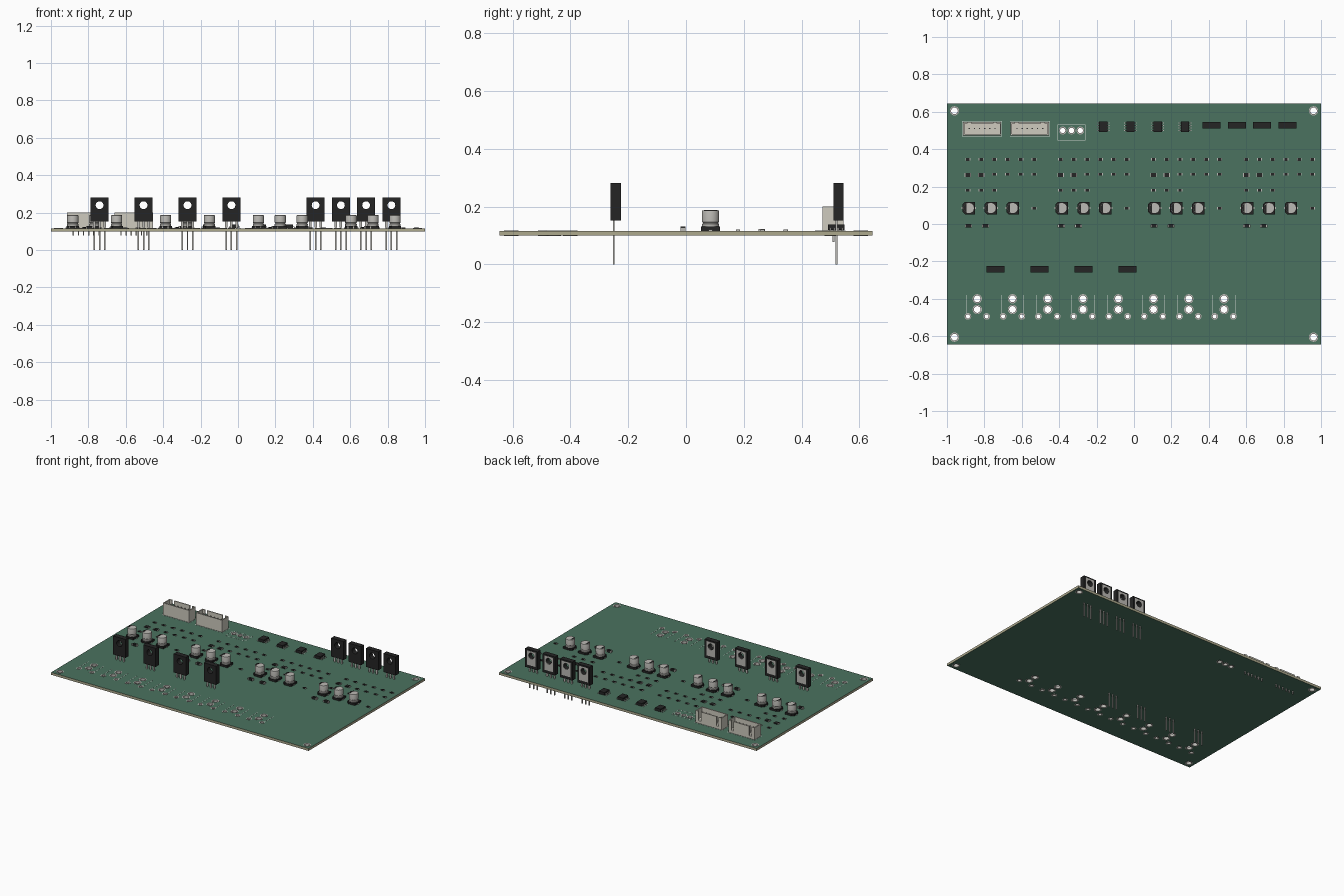
import bpy, bmesh, math
from mathutils import Matrix, Vector

if "Cube" in bpy.data.objects:
    bpy.data.objects.remove(bpy.data.objects["Cube"])

def mat(name, r, g, b):
    m = bpy.data.materials.new(name)
    m.diffuse_color = (r, g, b, 1)
    m.use_nodes = True
    m.node_tree.nodes["Principled BSDF"].inputs["Base Color"].default_value = m.diffuse_color
    return m

GREEN = mat("solder_mask", .07, .17, .115)
FIBRE = mat("fibreglass", .42, .40, .27)
BLACK = mat("black_plastic", .018, .018, .018)
METAL = mat("metal", .5, .49, .46)
CREAM = mat("cream_plastic", .62, .60, .52)
SILK = mat("silkscreen", .65, .7, .66)
MATS = [GREEN, FIBRE, BLACK, METAL, CREAM, SILK]
TOP, BOT = 0.116, 0.099

def tag(bm, n, m):
    bm.faces.ensure_lookup_table()
    for f in bm.faces[n:]:
        f.material_index = MATS.index(m)

def box(bm, m, x0, x1, y0, y1, z0, z1):
    n = len(bm.faces)
    mx = Matrix.Translation(((x0+x1)/2, (y0+y1)/2, (z0+z1)/2)) @ Matrix.Diagonal((x1-x0, y1-y0, z1-z0, 1))
    bmesh.ops.create_cube(bm, size=1, matrix=mx)
    tag(bm, n, m)

def lathe(bm, m, profile, seg=32, closed=False, at=(0, 0)):
    """Revolve (radius, z) points about a vertical axis."""
    n = len(bm.faces)
    rings = [[bm.verts.new((at[0] + r*math.cos(2*math.pi*i/seg), at[1] + r*math.sin(2*math.pi*i/seg), z))
              for i in range(seg)] for r, z in profile]
    pairs = list(zip(rings, rings[1:])) + ([(rings[-1], rings[0])] if closed else [])
    for a, b in pairs:
        for i in range(seg):
            j = (i+1) % seg
            bm.faces.new((a[i], a[j], b[j], b[i]))
    if not closed:
        bm.faces.new(rings[0][::-1])
        bm.faces.new(rings[-1])
    tag(bm, n, m)

def prism(bm, m, pts, z0, z1):
    n = len(bm.faces)
    f = bm.faces.new([bm.verts.new((x, y, z0)) for x, y in pts])
    ext = bmesh.ops.extrude_face_region(bm, geom=[f], use_keep_orig=True)
    vs = [v for v in ext["geom"] if isinstance(v, bmesh.types.BMVert)]
    bmesh.ops.translate(bm, verts=vs, vec=(0, 0, z1-z0))
    tag(bm, n, m)

def rect(x0, x1, y0, y1):
    return [(x0, y0), (x1, y0), (x1, y1), (x0, y1)]

def plate(outline, holes, depth):
    """Filled flat curve with round holes, returned as a mesh centred on z = 0."""
    cu = bpy.data.curves.new("plate", 'CURVE')
    cu.dimensions, cu.fill_mode, cu.extrude = '2D', 'BOTH', depth/2
    loops = [outline] + [[(x + r*math.cos(2*math.pi*i/24), y + r*math.sin(2*math.pi*i/24))
                          for i in range(24)] for x, y, r in holes]
    for pts in loops:
        s = cu.splines.new('POLY')
        s.points.add(len(pts)-1)
        for p, c in zip(s.points, pts):
            p.co = (c[0], c[1], 0, 1)
        s.use_cyclic_u = True
    ob = bpy.data.objects.new("plate", cu)
    bpy.context.collection.objects.link(ob)
    me = bpy.data.meshes.new_from_object(ob.evaluated_get(bpy.context.evaluated_depsgraph_get()))
    bpy.data.objects.remove(ob)
    me.materials.clear()
    return me

def add_mesh(bm, m, me, mx):
    n = len(bm.faces)
    me.transform(mx)
    bm.from_mesh(me)
    tag(bm, n, m)

def place(name, bm, spots=((0, 0),)):
    """Finish the mesh and put a linked copy at every (x, y)."""
    bmesh.ops.remove_doubles(bm, verts=bm.verts, dist=1e-6)
    bmesh.ops.recalc_face_normals(bm, faces=bm.faces)
    for e in bm.edges:
        e.smooth = len(e.link_faces) == 2 and e.calc_face_angle(0) < .55
    for f in bm.faces:
        f.smooth = True
    me = bpy.data.meshes.new(name)
    bm.to_mesh(me)
    bm.free()
    for m in MATS:
        me.materials.append(m)
    for i, (x, y) in enumerate(spots):
        ob = bpy.data.objects.new(f"{name}_{i+1}" if len(spots) > 1 else name, me)
        ob.location = (x, y, 0)
        bpy.context.collection.objects.link(ob)

# hole layout
jacks = [-.838 + .1885*i for i in range(8)]
holes = [(sx*.96, sy*.605, .019) for sx in (-1, 1) for sy in (-1, 1)]
holes += [(x, y, .019) for x in jacks for y in (-.40, -.457)]
holes += [(x+d, -.494, .012) for x in jacks for d in (-.05, .05)]
holes += [(x, .50, .015) for x in (-.381, -.334, -.287)]

# circuit board: green faces, fibreglass edges
bm = bmesh.new()
add_mesh(bm, FIBRE, plate(rect(-1, 1, -.645, .645), holes, TOP-BOT), Matrix.Translation((0, 0, (TOP+BOT)/2)))
bm.normal_update()
for f in bm.faces:
    if abs(f.normal.z) > .5:
        f.material_index = 0
place("circuit_board", bm)

# plated rings around the holes
bm = bmesh.new()
for x, y, r in holes:
    lathe(bm, METAL, [(r-.001, BOT-.0008), (r+.006, BOT-.0008), (r+.006, TOP+.0008), (r-.001, TOP+.0008)], 24, True, (x, y))
place("plated_holes", bm)

# printed outlines
bm = bmesh.new()
def line(x0, x1, y0, y1):
    box(bm, SILK, x0-.0012, x1+.0012, y0-.0012, y1+.0012, TOP-.001, TOP+.0007)
def frame(x0, x1, y0, y1):
    for y in (y0, y1):
        line(x0, x1, y, y)
    for x in (x0, x1):
        line(x, x, y0, y1)
for x in jacks:
    line(x-.06, x-.06, -.48, -.38)
    line(x+.06, x+.06, -.48, -.38)
frame(-.408, -.26, .448, .53)
connectors = [-.812, -.557]
for x in connectors:
    frame(x-.106, x+.106, .468, .55)
place("printed_outlines", bm)

# power transistors: holed body, metal back pad, three legs
bm = bmesh.new()
up = Matrix.Rotation(math.pi/2, 4, 'X')
add_mesh(bm, BLACK, plate(rect(-.048, .048, .152, .282), [(0, .24, .021)], .035), up)
add_mesh(bm, METAL, plate(rect(-.034, .034, .172, .272), [(0, .24, .021)], .004), Matrix.Translation((0, .0165, 0)) @ up)
for x in (-.028, 0, .028):
    box(bm, METAL, x-.0065, x+.0065, -.0095, -.0035, TOP+.004, .155)
    box(bm, METAL, x-.0038, x+.0038, -.0095, -.0035, 0, TOP+.004)
place("power_transistor", bm, [(x, -.243) for x in (-.74, -.505, -.27, -.035)] +
      [(x, .527) for x in (.415, .55, .685, .82)])

# can capacitors
groups = [-.888 + .496*i for i in range(4)]
bm = bmesh.new()
h, c = .033, .012
prism(bm, BLACK, [(-h+c, -h), (h, -h), (h, h), (-h+c, h), (-h, h-c), (-h, -h+c)], TOP, .13)
lathe(bm, METAL, [(.029, .128), (.030, .131), (.030, .139), (.0265, .142), (.0265, .144), (.030, .147),
                  (.030, .183), (.0293, .1855), (.027, .187)])
arc = [math.radians(120 + 10*i) for i in range(13)]
prism(bm, BLACK, [(.0268*math.cos(a), .0268*math.sin(a)) for a in arc], .1865, .1875)
for s in (-1, 1):
    box(bm, METAL, s*.034-.004, s*.034+.004, -.005, .005, TOP, TOP+.004)
place("can_capacitor", bm, [(g + .005 + .117*i, .085) for g in groups for i in range(3)])

# pin connectors: open shell with a slotted back wall
bm = bmesh.new()
w, d, t = .102, .036, .007
box(bm, CREAM, -w, w, -d, d, TOP, TOP+.018)
box(bm, CREAM, -w, w, -d, -d+t, TOP+.018, .2)
for s in (-1, 1):
    a, b = sorted((s*w, s*(w-t)))
    box(bm, CREAM, a, b, -d+t, d, TOP+.018, .2)
    a, b = sorted((s*(w-t), s*.078))
    box(bm, CREAM, a, b, d-t, d, TOP+.018, .2)
box(bm, CREAM, -.06, .06, d-t, d, TOP+.018, .2)
for i in range(6):
    x = (i-2.5)*.0275
    box(bm, METAL, x-.0035, x+.0035, -.0015, .0055, .078, .185)
place("pin_connector", bm, [(x, .509) for x in connectors])

# eight-leg chips
bm = bmesh.new()
box(bm, BLACK, -.022, .022, -.028, .028, TOP+.002, .137)
for s in (-1, 1):
    for i in range(4):
        y = (i-1.5)*.0138
        a, b = sorted((s*.02, s*.029))
        box(bm, METAL, a, b, y-.0025, y+.0025, .124, .127)
        a, b = sorted((s*.0265, s*.029))
        box(bm, METAL, a, b, y-.0025, y+.0025, TOP, .127)
        a, b = sorted((s*.0265, s*.034))
        box(bm, METAL, a, b, y-.0025, y+.0025, TOP, TOP+.002)
place("eight_leg_chip", bm, [(-.165 + .1457*i, .52) for i in range(4)])

# small surface parts: dark block with metal ends
def chip(name, hx, hy, height, end, spots):
    bm = bmesh.new()
    box(bm, BLACK, -hx+end, hx-end, -hy, hy, TOP, TOP+height)
    for s in (-1, 1):
        a, b = sorted((s*hx, s*(hx-end)))
        box(bm, METAL, a, b, -hy*.95, hy*.95, TOP, TOP+height*.85)
    place(name, bm, spots)

P = .0708
small = [(g + P*i, .345) for g in groups for i in range(6)]
small += [(g + P*i, .265) for g in groups for i in range(2, 6)]
small += [(g + P*i, .18) for g in groups for i in range(3)]
small += [(g + P*5, .085) for g in groups]
chip("chip_resistor", .013, .007, .005, .004, small)
chip("chip_capacitor", .017, .012, .007, .004, [(g + P*i, .262) for g in groups for i in range(2)])
chip("diode", .019, .009, .014, .006, [(g + .003 + .091*i, -.01) for g in groups for i in range(2)])
